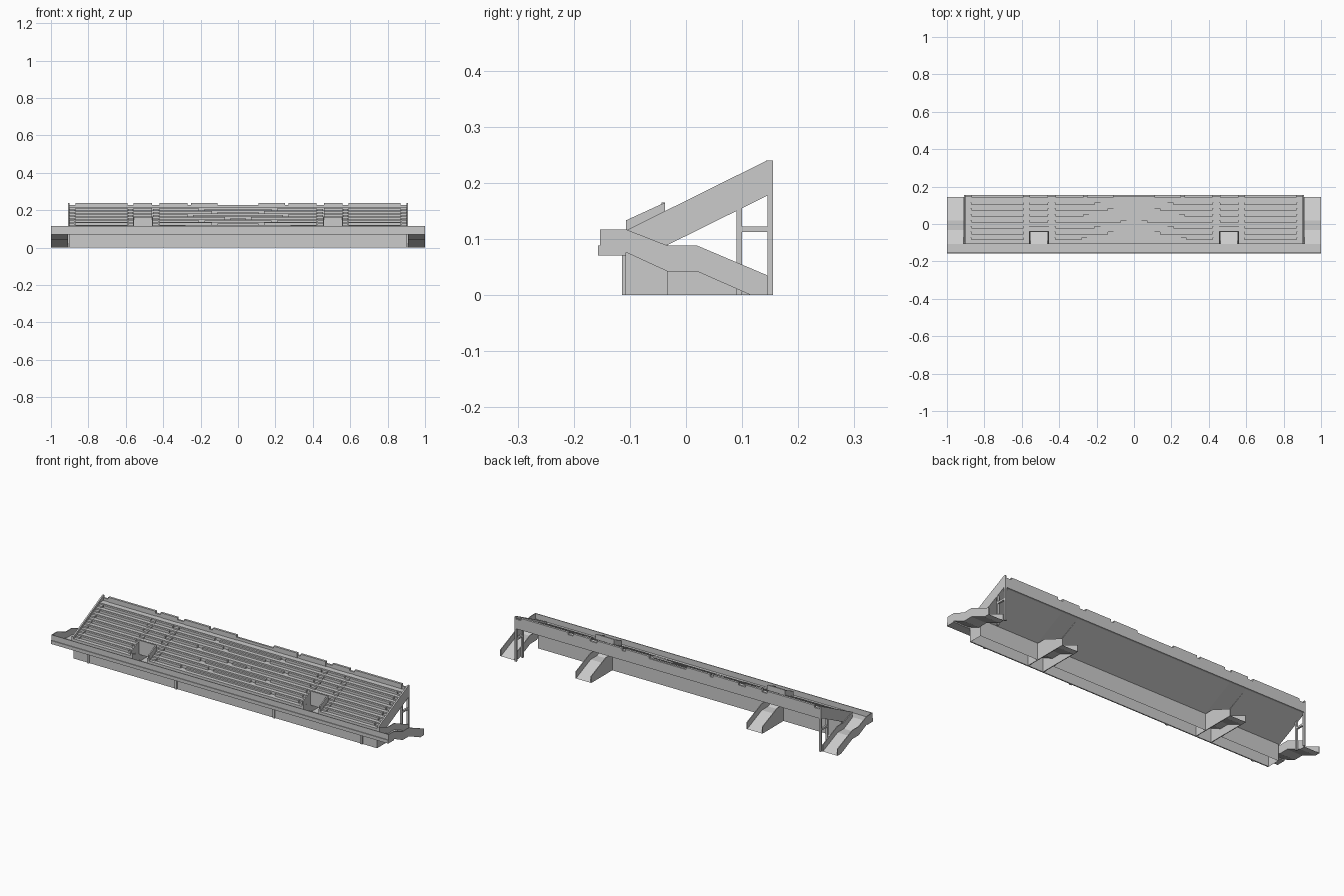
import bpy, bmesh

cube = bpy.data.objects.get("Cube")
if cube:
    bpy.data.objects.remove(cube, do_unlink=True)

mat = bpy.data.materials.new("concrete_grey")
mat.use_nodes = True
GREY = (0.6, 0.6, 0.6, 1)
mat.diffuse_color = GREY
mat.node_tree.nodes["Principled BSDF"].inputs["Base Color"].default_value = GREY


def build(name, parts, open_bottom=False):
    """Extrude each (x0, x1, yz outline) along x and join them as one object."""
    bm = bmesh.new()
    for x0, x1, outline in parts:
        a = [bm.verts.new((x0, y, z)) for y, z in outline]
        b = [bm.verts.new((x1, y, z)) for y, z in outline]
        bm.faces.new(a)
        bm.faces.new(b[::-1])
        for i in range(len(a)):
            j = (i + 1) % len(a)
            bm.faces.new((a[i], b[i], b[j], a[j]))
    bmesh.ops.recalc_face_normals(bm, faces=bm.faces)
    if open_bottom:
        ground = [f for f in bm.faces if all(v.co.z < 0.001 for v in f.verts)]
        bmesh.ops.delete(bm, geom=ground, context='FACES')
    mesh = bpy.data.meshes.new(name)
    bm.to_mesh(mesh)
    bm.free()
    mesh.materials.append(mat)
    obj = bpy.data.objects.new(name, mesh)
    bpy.context.collection.objects.link(obj)


def rect(y0, y1, z0, z1):
    return [(y0, z0), (y1, z0), (y1, z1), (y0, z1)]


def both(parts):
    """Add the mirror image across x = 0."""
    return parts + [(-x1, -x0, o) for x0, x1, o in parts]


ROWS, FRONT, DEPTH, RISE, BASE = 8, -0.107, 0.0315, 0.0156, 0.105
BACK, WALL = 0.155, -0.033
GATE = (0.46, 0.555)


def row_y(k):
    return FRONT + k * DEPTH


def row_z(k):
    return BASE + k * RISE


def stairs(first):
    pts = []
    for k in range(first, ROWS):
        pts += [(row_y(k), row_z(k)), (row_y(k + 1), row_z(k))]
    return pts + [(BACK, row_z(ROWS - 1)), (BACK, 0.177), (0.145, 0.177)]


# Stepped terrace with its base, left open above the two gateways
full = stairs(0) + [(WALL, 0.089), (WALL, 0), (FRONT, 0)]
upper = stairs(2) + [(row_y(2), 0.089)]
build("terrace", [(-GATE[0], GATE[0], full)]
      + both([(GATE[1], 0.9, full), (GATE[0], GATE[1], upper)]), open_bottom=True)

# Benches, staggered around the centre, with aisles between the blocks
benches = []
gaps = [0.28, 0.14, 0.21, 0.07, 0.27, 0.14, 0.21, 0.11]
for k, gap in enumerate(gaps[:-1]):
    y, z = row_y(k + 1), row_z(k)
    seat = rect(y - 0.011, y, z, z + 0.013)
    low = rect(y - 0.011, y, z, z + 0.008)
    benches += both([(0.59, 0.87, seat), (gap, 0.42, seat)])
    benches.append((0.03 - gap, gap - 0.03, low))
    if k > 2:
        benches += both([(0.46, 0.56, seat)])
build("benches", benches)

# Half steps in the aisles
steps = []
for k in range(ROWS - 1):
    y, z = row_y(k + 1), row_z(k)
    half = rect(y - 0.015, y, z, z + 0.008)
    steps += both([(0.562, 0.588, half), (0.425, 0.455, half), (0.875, 0.9, half)])
build("aisle_steps", steps)

# Back wall with raised sections
back = rect(0.145, BACK, 0.177, 0.228)
crest = rect(0.143, BACK, 0.21, 0.24)
build("back_wall", [(-0.9, 0.9, back)])
build("back_wall_crest", both([(0.59, 0.87, crest), (0.46, 0.56, crest),
                               (0.27, 0.42, crest), (0.11, 0.25, crest)]))

# Sloping end panels and the frames that hold them up
panel = [(FRONT, 0.088), (FRONT, 0.115), (0.145, 0.24), (BACK, 0.24),
         (BACK, 0.177), (0.145, 0.177), (WALL, 0.089)]
build("end_panels", both([(0.9, 0.908, panel)]))
build("end_frames", both([
    (0.898, 0.908, rect(0.145, BACK, 0, 0.18)),
    (0.898, 0.908, rect(0.09, 0.1, 0, 0.155)),
    (0.898, 0.908, rect(0.1, 0.145, 0.112, 0.122))]))

# Front walkway, its parapet, the wall below and the pilasters
build("walkway", [(-1, 1, rect(-0.157, FRONT, 0.07, 0.088))])
build("walkway_parapet", [(-1, 1, rect(-0.153, -0.149, 0.088, 0.117))]
      + both([(0.996, 1, rect(-0.149, FRONT, 0.088, 0.117))]))
build("front_wall", [(-0.9, 0.9, rect(-0.108, -0.102, 0, 0.075))])
pilaster = rect(-0.114, -0.107, 0, 0.07)
build("pilasters", both([(x - 0.006, x + 0.006, pilaster) for x in (0.29, 0.81)]))

# Ramps at both ends and through the gateways
deck = [(FRONT, 0.088), (WALL, 0.054), (0.02, 0.054), (0.145, 0)]
under = [(0.115, 0), (0.02, 0.042), (WALL, 0.042), (FRONT, 0.076)]
rail = [(FRONT, 0.117), (WALL, 0.088), (0.02, 0.088), (0.145, 0.035), (0.145, 0)]


def ramp(name, x0, x1, foot):
    side = rail + foot
    build(name, both([(x0, x1, deck + under), (x0, x0 + 0.004, side),
                      (x1 - 0.004, x1, side)]))


ramp("end_ramps", 0.909, 1.0, under)
ramp("gateway_ramps", *GATE, [(FRONT, 0)])

# Upstands round the gateway openings
cheek = [(FRONT, 0.1), (-0.037, 0.12), (-0.037, 0.165), (FRONT, 0.133)]
build("gateway_upstands", both([
    (GATE[0] - 0.006, GATE[0], cheek), (GATE[1], GATE[1] + 0.006, cheek),
    (GATE[0], GATE[1], rect(-0.044, -0.037, 0.09, 0.165))]))
